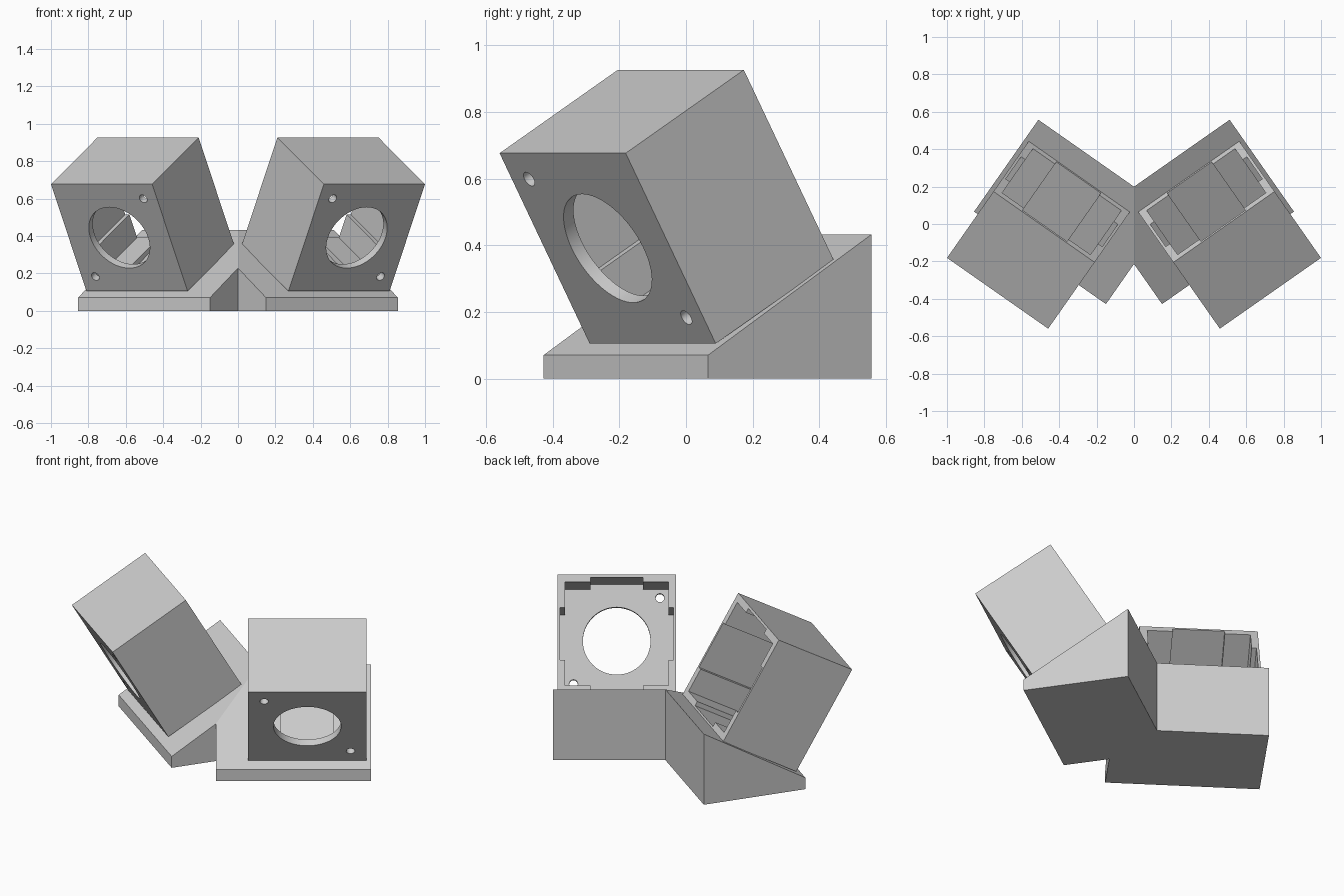
import bpy, bmesh
from math import radians, pi
from mathutils import Matrix, Vector

if "Cube" in bpy.data.objects:
    bpy.data.objects.remove(bpy.data.objects["Cube"])

GREY = (0.6, 0.6, 0.6, 1)
grey = bpy.data.materials.new("light_grey")
grey.use_nodes = True
grey.diffuse_color = GREY
grey.node_tree.nodes["Principled BSDF"].inputs["Base Color"].default_value = GREY

YAW = Matrix.Rotation(radians(35), 4, 'Z')
SIZE, DEPTH, WALL = 0.66, 0.5, 0.042
MID = SIZE / 2


def prism(points, offset):
    """Closed prism from a profile swept along an offset."""
    bm = bmesh.new()
    face = bm.faces.new([bm.verts.new(p) for p in points])
    swept = bmesh.ops.extrude_face_region(bm, geom=[face])["geom"]
    bmesh.ops.translate(bm, vec=offset, verts=[v for v in swept if isinstance(v, bmesh.types.BMVert)])
    bmesh.ops.recalc_face_normals(bm, faces=bm.faces)
    return bm


def make_object(name, bm):
    mesh = bpy.data.meshes.new(name)
    bm.to_mesh(mesh)
    bm.free()
    mesh.materials.append(grey)
    obj = bpy.data.objects.new(name, mesh)
    bpy.context.collection.objects.link(obj)
    return obj


def apply_modifiers(obj):
    bpy.ops.object.select_all(action='DESELECT')
    obj.select_set(True)
    bpy.context.view_layer.objects.active = obj
    for mod in list(obj.modifiers):
        bpy.ops.object.modifier_apply(modifier=mod.name)


def cut(obj, bm):
    cutter = make_object("cutter", bm)
    cutter.hide_render = True
    mod = obj.modifiers.new("cut", 'BOOLEAN')
    mod.operation, mod.solver, mod.object = 'DIFFERENCE', 'EXACT', cutter
    apply_modifiers(obj)
    bpy.data.objects.remove(cutter)


def mirror(obj):
    mod = obj.modifiers.new("mirror", 'MIRROR')
    mod.use_axis[0] = True
    mod.merge_threshold = 0.0005
    apply_modifiers(obj)


# Wedge bases, mitred together on the centre plane
wedge = prism([(0, 0, 0), (0, 0, 0.07), (0, 0.6, 0.433), (0, 0.6, 0)], (0.861, 0, 0))
wedge.transform(Matrix.Translation((0.15, -0.428, 0)) @ YAW)
bmesh.ops.bisect_plane(wedge, geom=wedge.verts[:] + wedge.edges[:] + wedge.faces[:],
                       plane_co=(0, 0, 0), plane_no=(1, 0, 0), clear_inner=True)
base = make_object("wedge_base", wedge)
mirror(base)

# Square housing, open at the back
h = MID
housing = make_object("housing", prism(
    [(-h, 0, 0), (h, 0, 0), (h, 0, SIZE), (-h, 0, SIZE)], (0, DEPTH, 0)))

# Cavity with a wide slot in the middle of each wall
c, o, n = MID - WALL, MID - 0.015, 0.145
side = [(c, -c), (c, -n), (o, -n), (o, n), (c, n)]
profile = []
for k in range(4):
    turn = Matrix.Rotation(k * pi / 2, 2)
    for p in side:
        x, z = turn @ Vector(p)
        profile.append((x, WALL, z + MID))
cut(housing, prism(profile, (0, DEPTH, 0)))

# Round window and two screw holes through the front plate
for x, z, radius, sides in ((0, 0, 0.188, 64), (-0.24, 0.24, 0.024, 24), (0.24, -0.24, 0.024, 24)):
    hole = bmesh.new()
    bmesh.ops.create_cone(hole, cap_ends=True, segments=sides, radius1=radius, radius2=radius, depth=0.2,
                          matrix=Matrix.Translation((x, 0, z + MID)) @ Matrix.Rotation(pi / 2, 4, 'X'))
    cut(housing, hole)

# Lean the housing on the slope and pair it
housing.data.transform(Matrix.Translation((0.54, -0.1, 0.105)) @ YAW @ Matrix.Rotation(radians(30), 4, 'X'))
mirror(housing)
bpy.ops.object.shade_smooth_by_angle(angle=radians(30))
